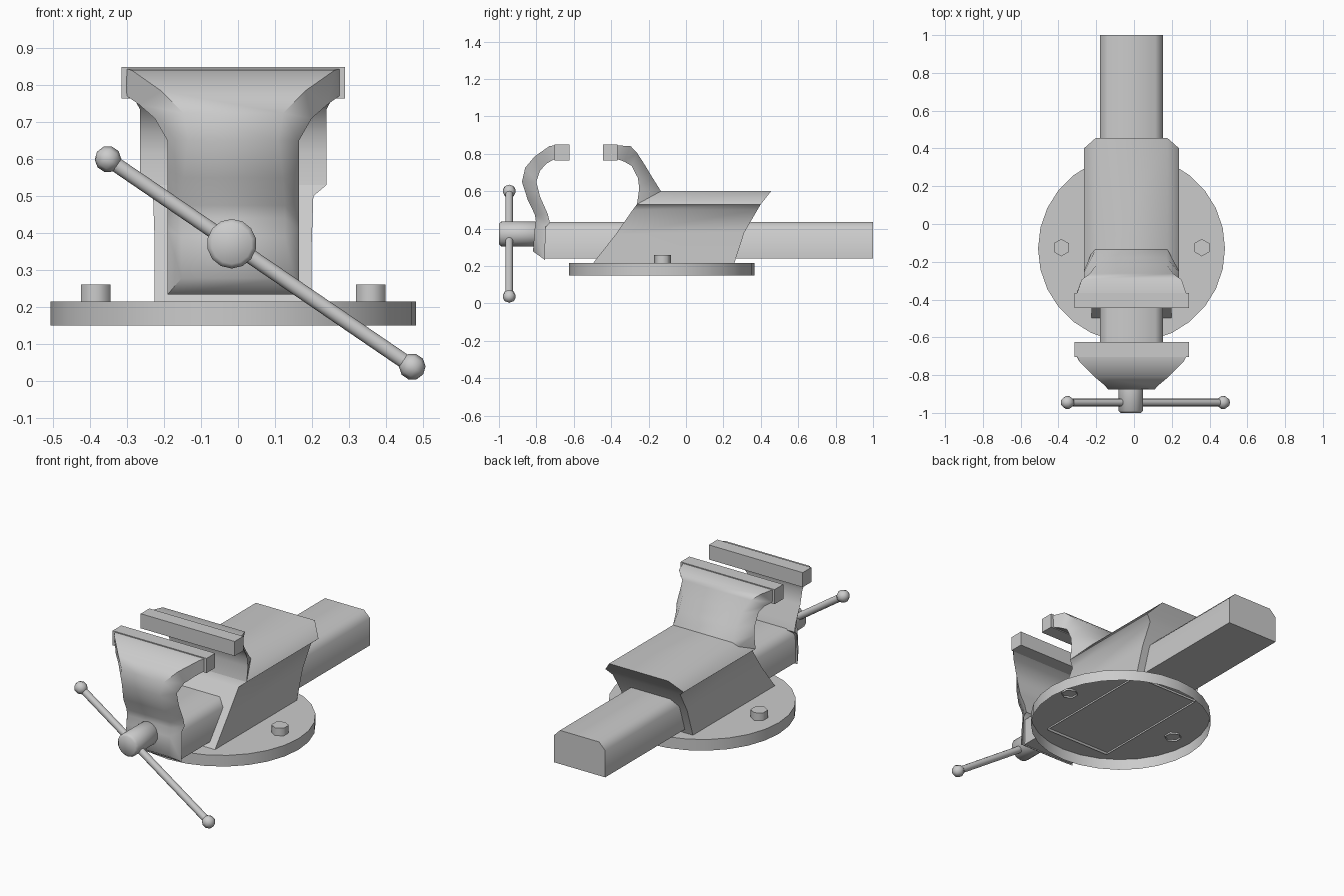
import bpy, bmesh
from math import radians
from mathutils import Vector, Matrix

if "Cube" in bpy.data.objects:
    bpy.data.objects.remove(bpy.data.objects["Cube"])

CX = -0.013  # symmetry plane of the vise


def finish(name, bm, angle=35):
    bmesh.ops.recalc_face_normals(bm, faces=bm.faces)
    me = bpy.data.meshes.new(name)
    bm.to_mesh(me)
    bm.free()
    me.shade_smooth()
    me.set_sharp_from_angle(angle=radians(angle))
    ob = bpy.data.objects.new(name, me)
    bpy.context.collection.objects.link(ob)
    return ob


def loft(name, rings, angle=62, open_start=False):
    """Join rings of equal point count and cap the ends."""
    bm = bmesh.new()
    vs = [[bm.verts.new(p) for p in r] for r in rings]
    n = len(vs[0])
    for a, b in zip(vs, vs[1:]):
        for i in range(n):
            j = (i + 1) % n
            bm.faces.new((a[i], a[j], b[j], b[i]))
    if not open_start:
        bm.faces.new(vs[0])
    bm.faces.new(vs[-1])
    return finish(name, bm, angle)


def trapezoid_loft(name, levels, **kw):
    """Each level: (y, z, half width) of one face, then of the opposite face."""
    return loft(name, [[(CX - w1, y1, z1), (CX + w1, y1, z1),
                        (CX + w2, y2, z2), (CX - w2, y2, z2)]
                       for y1, z1, w1, y2, z2, w2 in levels], **kw)


def box(name, x0, x1, y0, y1, z0, z1):
    return loft(name, [[(x0, y0, z), (x1, y0, z), (x1, y1, z), (x0, y1, z)] for z in (z0, z1)])


def rod(name, a, b, r, sides, bevel=0, angle=35, open_start=False):
    a, b = Vector(a), Vector(b)
    d = b - a
    bm = bmesh.new()
    m = Matrix.Translation((a + b) / 2) @ d.to_track_quat('Z', 'Y').to_matrix().to_4x4()
    bmesh.ops.create_cone(bm, cap_ends=True, segments=sides, radius1=r, radius2=r,
                          depth=d.length, matrix=m)
    caps = [f for f in bm.faces if len(f.verts) > 4]
    if bevel:
        bmesh.ops.bevel(bm, geom=[e for f in caps for e in f.edges], offset=bevel,
                        segments=1, affect='EDGES')
    ob_caps = [f for f in caps if f.is_valid and (f.calc_center_median() - a).length < 1e-4]
    if open_start:
        bmesh.ops.delete(bm, geom=ob_caps, context='FACES_ONLY')
    return finish(name, bm, angle)


# Round base plate, open underneath, and hex bolts poking through it
rod("base_plate", (CX, -0.13, 0.15), (CX, -0.13, 0.215), 0.495, 28, open_start=True)
for side, tag in ((-1, "left"), (1, "right")):
    x = CX + side * 0.372
    rod("bolt_" + tag, (x, -0.125, 0.205), (x, -0.125, 0.26), 0.046, 6, angle=65, open_start=True)

# Sliding bar with chamfered top edges
w, c, top = 0.166, 0.04, 0.436
bar = [(-w, 0.24), (w, 0.24), (w, top - c), (w - c, top), (-w + c, top), (-w, top - c)]
loft("slide_bar", [[(CX + x, y, z) for x, z in bar] for y in (-0.757, 1.0)])

# Fixed body: leaning block with bevelled deck, open at the bottom
trapezoid_loft("fixed_body", [
    (-0.505, 0.205, 0.2125, 0.255, 0.205, 0.2125),
    (-0.375, 0.37, 0.2125, 0.312, 0.38, 0.2125),
    (-0.285, 0.50, 0.217, 0.382, 0.50, 0.217),
    (-0.262, 0.53, 0.2525, 0.40, 0.53, 0.2525),
    (-0.25, 0.60, 0.19, 0.455, 0.60, 0.19)], open_start=True)

# Fixed jaw neck, flaring up to the jaw plate
trapezoid_loft("fixed_jaw_neck", [
    (-0.262, 0.53, 0.2525, -0.10, 0.545, 0.19),
    (-0.25, 0.615, 0.2525, -0.134, 0.60, 0.19),
    (-0.257, 0.67, 0.2525, -0.178, 0.67, 0.185),
    (-0.29, 0.735, 0.2525, -0.22, 0.74, 0.19),
    (-0.33, 0.758, 0.265, -0.262, 0.805, 0.22),
    (-0.37, 0.772, 0.288, -0.295, 0.84, 0.265),
    (-0.371, 0.773, 0.292, -0.37, 0.845, 0.29)])

# Moving jaw: curved arm from the screw up to the jaw plate
trapezoid_loft("moving_jaw", [
    (-0.755, 0.233, 0.178, -0.818, 0.278, 0.14),
    (-0.75, 0.41, 0.178, -0.81, 0.39, 0.14),
    (-0.727, 0.43, 0.178, -0.803, 0.44, 0.14),
    (-0.74, 0.48, 0.178, -0.808, 0.475, 0.14),
    (-0.78, 0.57, 0.178, -0.845, 0.55, 0.135),
    (-0.80, 0.65, 0.178, -0.877, 0.65, 0.122),
    (-0.78, 0.71, 0.212, -0.86, 0.725, 0.135),
    (-0.745, 0.748, 0.255, -0.81, 0.785, 0.195),
    (-0.702, 0.772, 0.289, -0.73, 0.841, 0.275),
    (-0.70, 0.773, 0.291, -0.70, 0.845, 0.29)])

# Jaw plates
for name, y in (("fixed_jaw_plate", -0.445), ("moving_jaw_plate", -0.704)):
    box(name, -0.316, 0.29, y, y + 0.08, 0.765, 0.85)

# Screw head
screw = Vector((-0.017, 0, 0.371))
rod("screw_head", screw + Vector((0, -1.0, 0)), screw + Vector((0, -0.77, 0)), 0.067, 14, 0.012, 50)

# Handle bar with a low-poly knob on each end
ends = [Vector((-0.352, -0.945, 0.600)), Vector((0.472, -0.945, 0.038))]
rod("handle_bar", ends[0], ends[1], 0.02, 12)
turn = (ends[1] - ends[0]).to_track_quat('Z', 'Y').to_matrix().to_4x4()
for p, tag in zip(ends, ("upper", "lower")):
    bm = bmesh.new()
    bmesh.ops.create_uvsphere(bm, u_segments=8, v_segments=5, radius=0.036,
                              matrix=Matrix.Translation(p) @ turn)
    finish("handle_knob_" + tag, bm, 50)
